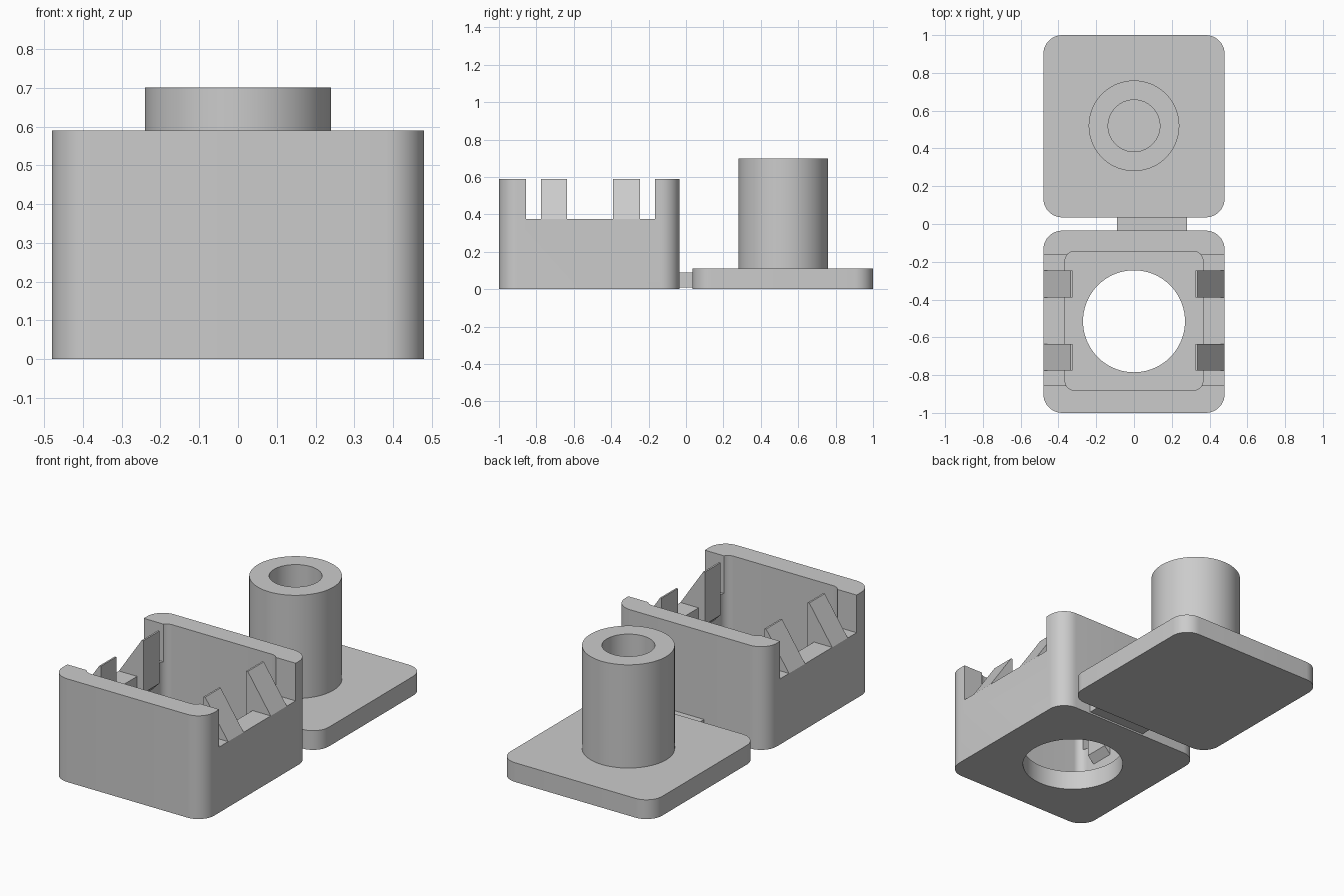
import bpy
import bmesh
from math import cos, sin, pi

cube = bpy.data.objects.get("Cube")
if cube:
    bpy.data.objects.remove(cube, do_unlink=True)

grey = bpy.data.materials.new("plain grey")
grey.use_nodes = True
COLOUR = (0.6, 0.6, 0.6, 1)
grey.diffuse_color = COLOUR
grey.node_tree.nodes["Principled BSDF"].inputs["Base Color"].default_value = COLOUR


def prism(name, points, offset):
    """Extrude a closed ring of 3D points along offset."""
    bm = bmesh.new()
    face = bm.faces.new([bm.verts.new(p) for p in points])
    top = bmesh.ops.extrude_face_region(bm, geom=[face])["geom"]
    verts = [v for v in top if isinstance(v, bmesh.types.BMVert)]
    bmesh.ops.translate(bm, verts=verts, vec=offset)
    bmesh.ops.recalc_face_normals(bm, faces=bm.faces)
    mesh = bpy.data.meshes.new(name)
    bm.to_mesh(mesh)
    bm.free()
    mesh.materials.append(grey)
    obj = bpy.data.objects.new(name, mesh)
    bpy.context.collection.objects.link(obj)
    return obj


def rounded_block(name, x, y0, y1, z0, z1, radius, steps=10):
    """Upright block, symmetric in x, with rounded vertical corners."""
    corners = [(x, y1), (-x, y1), (-x, y0), (x, y0)]
    ring = []
    for i, (cx, cy) in enumerate(corners):
        mx = cx - radius if cx > 0 else cx + radius
        my = cy - radius if cy == y1 else cy + radius
        for s in range(steps + 1):
            a = (i + s / steps) * pi / 2
            ring.append((mx + radius * cos(a), my + radius * sin(a), z0))
    return prism(name, ring, (0, 0, z1 - z0))


def box(name, x0, x1, y0, y1, z0, z1):
    ring = [(x0, y0, z0), (x1, y0, z0), (x1, y1, z0), (x0, y1, z0)]
    return prism(name, ring, (0, 0, z1 - z0))


def cylinder(name, y, radius, z0, z1, sides=72):
    ring = [(radius * cos(2 * pi * i / sides), y + radius * sin(2 * pi * i / sides), z0)
            for i in range(sides)]
    return prism(name, ring, (0, 0, z1 - z0))


def select_only(obj):
    bpy.ops.object.select_all(action="DESELECT")
    obj.select_set(True)
    bpy.context.view_layer.objects.active = obj


def cut(obj, *cutters):
    select_only(obj)
    for cutter in cutters:
        cutter.hide_render = True
        mod = obj.modifiers.new("cut", "BOOLEAN")
        mod.operation = "DIFFERENCE"
        mod.solver = "EXACT"
        mod.object = cutter
        bpy.ops.object.modifier_apply(modifier=mod.name)
        bpy.data.objects.remove(cutter, do_unlink=True)


def smooth(obj):
    select_only(obj)
    bpy.ops.object.shade_smooth_by_angle(angle=pi / 6)


# Open housing: cavity, lowered side walls and round floor opening
housing = rounded_block("housing", 0.48, -1, -0.035, 0, 0.59, 0.1)
cut(housing,
    rounded_block("cavity_cutter", 0.365, -0.88, -0.145, 0.11, 0.8, 0.05),
    box("side_cutter", -0.6, 0.6, -0.855, -0.165, 0.375, 0.8),
    cylinder("floor_cutter", -0.515, 0.27, -0.1, 0.3))
smooth(housing)

# Sloped clips along both side walls
for side, label in ((1, "left"), (-1, "right")):
    for y0, y1, place in ((-0.775, -0.635, "front"), (-0.39, -0.245, "back")):
        profile = [(0.48, 0.375), (0.335, 0.59), (0.325, 0.59),
                   (0.325, 0.29), (0.365, 0.25), (0.4, 0.25), (0.4, 0.375)]
        prism(f"{label}_{place}_clip", [(side * x, y0, z) for x, z in profile],
              (0, y1 - y0, 0))

# Lid plate with hollow post
lid = rounded_block("lid", 0.48, 0.035, 1, 0, 0.11, 0.1)
smooth(lid)
post = cylinder("post", 0.52, 0.24, 0.11, 0.7)
cut(post, cylinder("bore_cutter", 0.52, 0.137, 0, 0.8))
smooth(post)

# Hinge strip joining housing and lid
box("hinge", -0.09, 0.28, -0.04, 0.04, 0.01, 0.088)
